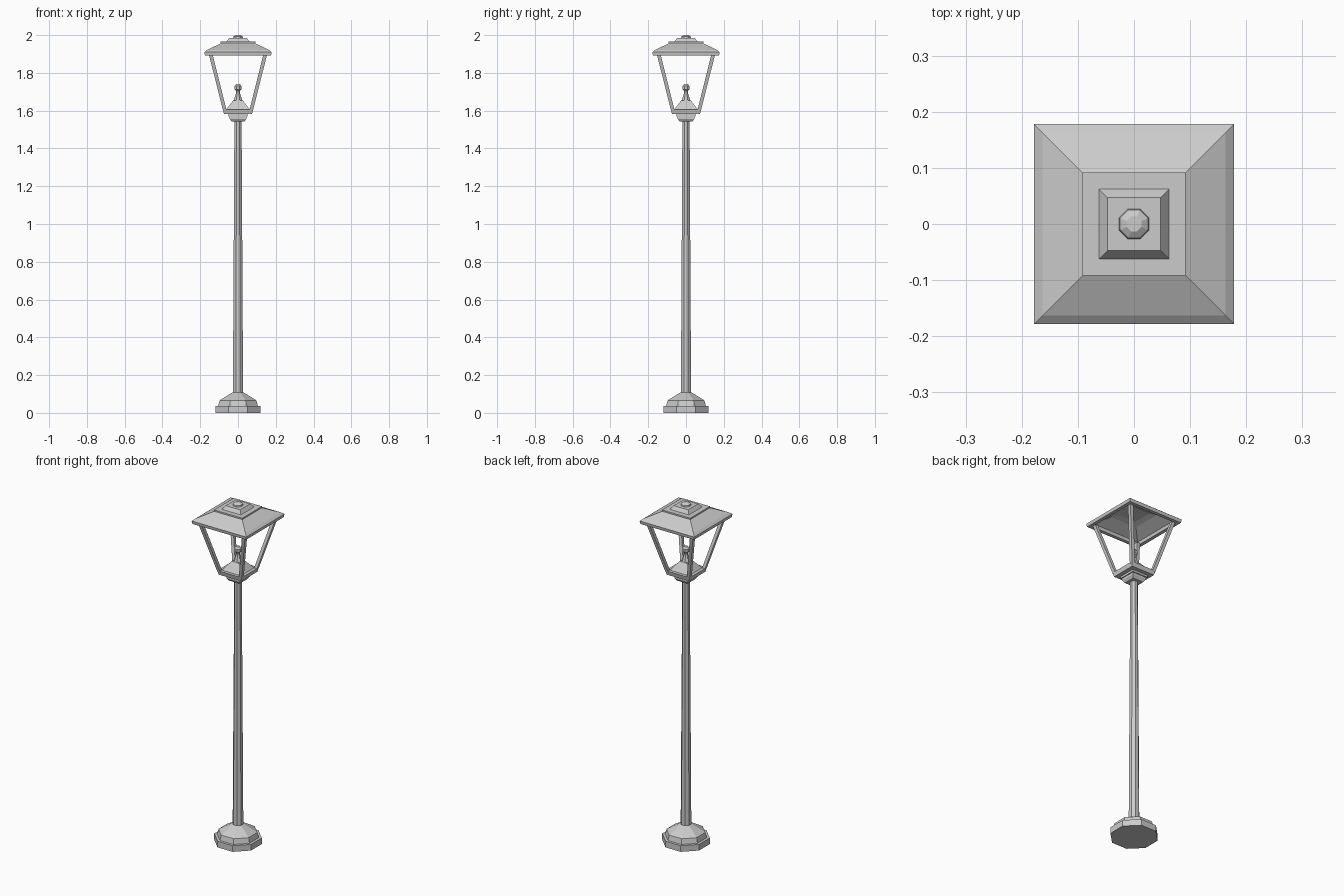
import bpy, bmesh, math

if "Cube" in bpy.data.objects:
    bpy.data.objects.remove(bpy.data.objects["Cube"])


def finish(name, bm):
    bmesh.ops.recalc_face_normals(bm, faces=bm.faces)
    mesh = bpy.data.meshes.new(name)
    bm.to_mesh(mesh)
    bm.free()
    obj = bpy.data.objects.new(name, mesh)
    bpy.context.collection.objects.link(obj)
    return obj


def stack(name, sides, profile, shell=False):
    """Sweep (half width, z) points round a regular polygon, flat side to the front."""
    bm = bmesh.new()
    rings = []
    for half, z in profile:
        r = half / math.cos(math.pi / sides)
        angles = [2 * math.pi * (i + 0.5) / sides for i in range(sides)]
        rings.append([bm.verts.new((r * math.cos(a), r * math.sin(a), z)) for a in angles])
    for a, b in zip(rings, rings[1:]):
        for i in range(sides):
            j = (i + 1) % sides
            bm.faces.new((a[i], a[j], b[j], b[i]))
    if not shell:
        bm.faces.new(rings[0])
    bm.faces.new(rings[-1])
    if shell:  # underside closes on its first ring
        bm.faces.new(rings[0])
    return finish(name, bm)


def corner_bar(name, sx, sy, low, high):
    """Leaning square bar; low and high are (inner, outer, z)."""
    bm = bmesh.new()
    ends = []
    for inner, outer, z in (low, high):
        ends.append([bm.verts.new((sx * x, sy * y, z)) for x, y in
                     ((inner, inner), (outer, inner), (outer, outer), (inner, outer))])
    a, b = ends
    for i in range(4):
        j = (i + 1) % 4
        bm.faces.new((a[i], a[j], b[j], b[i]))
    bm.faces.new(a)
    bm.faces.new(b)
    return finish(name, bm)


# Octagonal foot and tapered pole
stack("foot", 8, [(0.12, 0), (0.12, 0.036), (0.105, 0.036), (0.098, 0.066),
                  (0.03, 0.108)])
stack("pole", 8, [(0.027, 0.10), (0.019, 1.55)])

# Stepped square collar and lantern tray with raised middle
stack("collar", 4, [(0.034, 1.542), (0.044, 1.557), (0.044, 1.57), (0.05, 1.57),
                    (0.05, 1.583)])
stack("lantern_tray", 4, [(0.074, 1.582), (0.08, 1.607), (0.062, 1.607), (0.025, 1.655)])

# Burner
stack("burner", 8, [(0.023, 1.654), (0.010, 1.695), (0.010, 1.705), (0.018, 1.713),
                    (0.018, 1.73), (0.010, 1.74)])

# Four leaning corner bars
for sx, side in ((-1, "left"), (1, "right")):
    for sy, end in ((-1, "front"), (1, "back")):
        corner_bar(f"corner_bar_{end}_{side}", sx, sy,
                   (0.060, 0.079, 1.60), (0.134, 0.154, 1.897))

# Hollow roof: from the underside peak, out round the rim, up to the top
stack("roof", 4, [(0.055, 1.955), (0.085, 1.945), (0.152, 1.91), (0.155, 1.892),
                  (0.175, 1.892), (0.178, 1.91), (0.163, 1.922), (0.09, 1.957),
                  (0.092, 1.957), (0.092, 1.965), (0.062, 1.965), (0.047, 1.985)], shell=True)

# Finial
stack("finial", 8, [(0.027, 1.983), (0.025, 1.992), (0.013, 2.0)])
